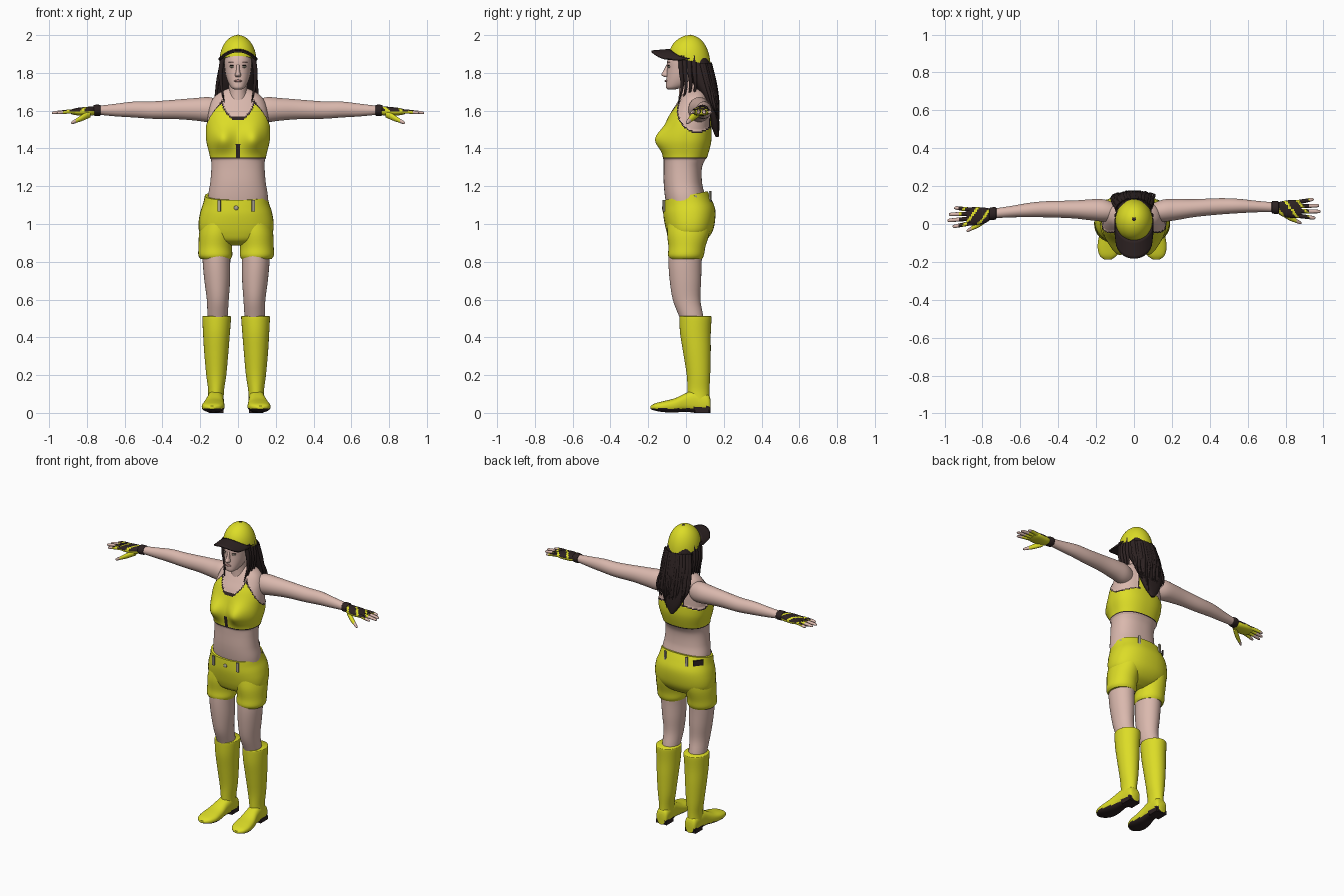
import bpy, bmesh, math, random
from mathutils import Vector

random.seed(4)
if "Cube" in bpy.data.objects:
    bpy.data.objects.remove(bpy.data.objects["Cube"])


def material(name, r, g, b):
    mat = bpy.data.materials.new(name)
    mat.use_nodes = True
    mat.diffuse_color = (r, g, b, 1)
    mat.node_tree.nodes["Principled BSDF"].inputs["Base Color"].default_value = (r, g, b, 1)
    return mat


YELLOW = material("yellow cloth", .72, .72, .02)
SKIN = material("skin", .70, .48, .42)
DARK = material("dark brown", .026, .016, .016)
LIPS = material("lips", .42, .22, .20)
GREY = material("grey beige", .40, .37, .28)


def finish(name, bm, mats, rule=None, smooth_angle=50):
    """Turn a bmesh into an object; rule(centre) picks the material of each face."""
    bmesh.ops.recalc_face_normals(bm, faces=bm.faces)
    if rule:
        for face in bm.faces:
            face.material_index = rule(face.calc_center_median())
    mesh = bpy.data.meshes.new(name)
    bm.to_mesh(mesh)
    bm.free()
    for mat in mats:
        mesh.materials.append(mat)
    mesh.polygons.foreach_set("use_smooth", [True] * len(mesh.polygons))
    mesh.set_sharp_from_angle(angle=math.radians(smooth_angle))
    obj = bpy.data.objects.new(name, mesh)
    bpy.context.collection.objects.link(obj)
    return obj


def refine(rows, steps):
    """Smooth curve through the rows."""
    result = []
    for i in range(len(rows) - 1):
        p0, p1, p2, p3 = (rows[max(i - 1, 0)], rows[i], rows[i + 1], rows[min(i + 2, len(rows) - 1)])
        for k in range(steps):
            t = k / steps
            result.append([b + t * (c - a + t * (2 * a - 5 * b + 4 * c - d + t * (3 * (b - c) + d - a))) / 2
                           for a, b, c, d in zip(p0, p1, p2, p3)])
    return result + [list(rows[-1])]


def loft(name, rows, mats, axis="z", sides=32, steps=4, power=2.0, rule=None, shape=None):
    """Rows are (position on axis, centre a, centre b, radius a, radius b)."""
    bm = bmesh.new()
    rings = []
    for t, a, b, ra, rb in refine(rows, steps):
        ring = []
        for k in range(sides):
            ang = math.tau * k / sides
            c, s = math.cos(ang), math.sin(ang)
            u = a + ra * math.copysign(abs(c) ** (2 / power), c)
            v = b + rb * math.copysign(abs(s) ** (2 / power), s)
            co = Vector({"z": (u, v, t), "x": (t, u, v), "y": (u, t, v)}[axis])
            ring.append(bm.verts.new(shape(co) if shape else co))
        rings.append(ring)
    for low, high in zip(rings, rings[1:]):
        for k in range(sides):
            j = (k + 1) % sides
            bm.faces.new((low[k], low[j], high[j], high[k]))
    bm.faces.new(rings[0])
    bm.faces.new(rings[-1])
    return finish(name, bm, mats, rule)


def body_rows(rows, x=0):
    """(z, half width, front y, back y) to loft rows."""
    return [(z, x, (f + b) / 2, w, (b - f) / 2) for z, w, f, b in rows]


def blob(name, centre, size, mat):
    bm = bmesh.new()
    bmesh.ops.create_uvsphere(bm, u_segments=20, v_segments=12, radius=1)
    for v in bm.verts:
        v.co = Vector(centre) + Vector(size) * v.co
    return finish(name, bm, [mat])


def plate(name, centre, size, mat, turn=0):
    bm = bmesh.new()
    bmesh.ops.create_cube(bm, size=1)
    for v in bm.verts:
        v.co = Vector(size) * v.co
    obj = finish(name, bm, [mat], smooth_angle=30)
    obj.location = centre
    obj.rotation_euler.z = turn
    return obj


def strand(name, points, radius, mat):
    """Tapered lock of hair."""
    curve = bpy.data.curves.new(name, "CURVE")
    curve.dimensions = "3D"
    curve.bevel_depth = radius
    curve.bevel_resolution = 2
    curve.resolution_u = 6
    spline = curve.splines.new("BEZIER")
    spline.bezier_points.add(len(points) - 1)
    for i, (bp, co) in enumerate(zip(spline.bezier_points, points)):
        bp.co = co
        bp.radius = 1 - .85 * (i / (len(points) - 1)) ** 2
        bp.handle_left_type = bp.handle_right_type = "AUTO"
    curve.materials.append(mat)
    obj = bpy.data.objects.new(name, curve)
    bpy.context.collection.objects.link(obj)


# Torso with the cropped top
def top_cover(p):
    """Positive inside the cloth of the top, roughly a distance from its hem."""
    hem = p.z - 1.345
    arm = (math.hypot((p.y - .06) / .10, (p.z - 1.60) / .11) - 1) * .1
    if abs(p.x) < .07:
        arm = 1
    if p.y < .03:
        neck = (math.hypot(p.x / .085, (p.z - 1.68) / .12) - 1) * .09
    else:
        neck = max(1.51 - p.z, min(.07 - abs(p.x), 1.64 - p.z))
    return min(hem, arm, neck)


def torso_shape(p):
    if p.y < 0:
        p.y -= .05 * math.exp(-((abs(p.x) - .08) / .055) ** 2 - ((p.z - 1.45) / .065) ** 2)
    if top_cover(p) > 0:
        p.x *= 1.03
        p.y += math.copysign(.004, p.y)
    return p


def torso_rule(p):
    d = top_cover(p)
    zipper = abs(p.x) < .006 and p.y < 0 and 1.35 < p.z < 1.46
    bow = p.y < 0 and abs(p.x) < .03 and 1.55 < p.z < 1.57
    return 0 if d < 0 and not bow else 2 if d < .008 or zipper or bow else 1


loft("torso_and_top", body_rows([
    (1.08, .16, -.10, .11), (1.15, .158, -.112, .10), (1.22, .147, -.118, .085), (1.30, .141, -.118, .085),
    (1.36, .145, -.118, .11), (1.44, .163, -.12, .13), (1.52, .165, -.105, .13), (1.58, .158, -.085, .13),
    (1.63, .148, -.055, .125), (1.67, .128, -.03, .115), (1.70, .09, -.01, .10), (1.72, .045, .0, .07)]),
    [SKIN, YELLOW, DARK], sides=128, steps=10, power=2.3, rule=torso_rule, shape=torso_shape)

# Neck and head
loft("neck", body_rows([(1.64, .06, -.04, .10), (1.70, .048, -.038, .08), (1.78, .048, -.04, .07)]), [SKIN])
loft("head", body_rows([
    (1.712, .018, -.095, -.06), (1.722, .035, -.105, -.02), (1.745, .05, -.106, .03), (1.78, .063, -.103, .07),
    (1.82, .07, -.10, .09), (1.87, .074, -.098, .105), (1.93, .07, -.07, .10)]), [SKIN], power=2.2)
loft("nose", [(1.778, 0, -.100, .012, .014), (1.79, 0, -.105, .016, .026), (1.81, 0, -.102, .010, .018),
              (1.845, 0, -.095, .007, .008)], [SKIN], sides=16)
blob("lips", (0, -.102, 1.757), (.021, .011, .007), LIPS)
for s in (-1, 1):
    blob("eye", (s * .03, -.088, 1.832), (.014, .009, .006), GREY)
    blob("eyelid_line", (s * .03, -.09, 1.839), (.016, .009, .002), DARK)
    blob("eyebrow", (s * .032, -.089, 1.856), (.018, .008, .002), LIPS)


# Cap with visor and button
def cap_shape(p):
    p.z -= .22 * (p.y + .05) * min(1, (2 - p.z) / .1)
    return p


dome = [(1.88 + .12 * math.sin(a), 0, .02, .098 * math.cos(a), .11 * math.cos(a))
        for a in [math.radians(d) for d in range(0, 90, 11)] + [1.56]]
loft("cap", dome, [YELLOW], sides=40, steps=2, shape=cap_shape)
blob("cap_button", (0, .025, 1.997), (.011, .011, .005), DARK)

bm = bmesh.new()
bmesh.ops.create_grid(bm, x_segments=24, y_segments=6, size=1)
for v in bm.verts:
    u, w = v.co.x, (v.co.y + 1) / 2
    arc = math.sqrt(max(0, 1 - u * u))
    inner, outer = .02 - .105 * arc, -.04 - .142 * arc ** .7
    v.co = (.095 * u, inner + (outer - inner) * w, 1.917 - .045 * u * u - .008 * w)
visor = finish("cap_visor", bm, [DARK])
visor.modifiers.new("thickness", "SOLIDIFY").thickness = .01

# Long hair: main mass, loose locks and face-framing locks
loft("hair_mass", [
    (1.46, -.01, .165, .012, .008), (1.52, -.01, .155, .055, .022), (1.60, -.01, .142, .088, .03),
    (1.68, -.008, .12, .102, .045), (1.75, -.004, .09, .098, .062), (1.82, 0, .065, .092, .072),
    (1.88, 0, .045, .084, .075)], [DARK], power=2.3)
for i in range(34):
    u = i / 33 * 2 - 1
    x, bend = .085 * u, random.uniform(-.02, .02)
    depth = math.sqrt(1 - (.9 * u) ** 2)
    low = 1.47 + .1 * abs(u) + random.uniform(0, .05)
    strand("hair_lock", [(x, .05 + .075 * depth, 1.85), (x * 1.2 - .005, .08 + .075 * depth, 1.73),
                         (x * 1.2 + bend, .125 + .045 * depth, 1.62), (x + bend, .15 + .02 * depth, low)],
           random.uniform(.011, .016), DARK)
for s in (-1, 1):
    for y in (-.03, -.01, .015, .04):
        strand("side_lock", [(s * .08, y, 1.89), (s * .092, y + .005, 1.80), (s * .088, y + .01, 1.73),
                             (s * .072, y - .01, 1.64)], .014, DARK)


# Shorts: hips, leg sleeves and belt loops
def shorts_shape(p):
    p.z += max(0, p.z - .98) * p.y * 1.2
    return p


MID = -.01
loft("shorts_hips", body_rows([
    (.885, .05, -.03, .05), (.91, .14, -.08, .10), (.95, .19, -.10, .135), (1.0, .199, -.112, .152),
    (1.06, .19, -.12, .155), (1.11, .174, -.12, .135), (1.15, .166, -.118, .115)], MID),
    [YELLOW], sides=40, power=2.3, shape=shorts_shape)
for x, y, turn in ((-.09, -.118, -.2), (.09, -.118, .2), (-.085, .128, .3), (.075, .128, -.3), (.155, .05, -1.2)):
    plate("belt_loop", (x + MID, y, 1.105 + .3 * max(y, -.03)), (.016, .009, .06), GREY, turn)
blob("shorts_button", (MID, -.121, 1.085), (.012, .006, .012), GREY)
plate("back_patch", (MID - .142, .088, 1.135), (.065, .009, .035), DARK, .9)

# Legs and rubber boots
for s in (-1, 1):
    def sided(rows):
        return [(z, MID + s * x, y, rx, ry) for z, x, y, rx, ry in rows]

    loft("shorts_leg", sided([
        (.815, .108, 0, .08, .085), (.835, .11, 0, .09, .095), (.88, .11, .005, .089, .098),
        (.95, .104, .012, .092, .112), (1.02, .095, .02, .085, .115)]), [YELLOW])
    loft("leg", sided([
        (.45, .099, .045, .05, .055), (.52, .098, .025, .054, .065), (.60, .097, .003, .058, .073),
        (.70, .10, -.003, .068, .083), (.80, .104, -.005, .073, .088), (.90, .104, 0, .075, .09)]), [SKIN])
    loft("boot_shaft", sided([
        (.06, .108, .066, .042, .058), (.12, .106, .066, .042, .058), (.20, .105, .066, .053, .062),
        (.32, .105, .058, .064, .073), (.42, .104, .05, .071, .081), (.50, .103, .05, .076, .085),
        (.512, .103, .05, .074, .083)]), [YELLOW])
    # foot rows: y, x, half width, underside, upper side
    foot = [(.130, .106, .028, .0, .07), (.115, .106, .040, .0, .10), (.05, .108, .043, .0, .12),
            (.0, .112, .046, .006, .105), (-.06, .118, .056, .002, .077), (-.12, .122, .060, .004, .062),
            (-.165, .126, .046, .012, .05), (-.188, .128, .018, .02, .036)]
    loft("boot_foot", [(y, MID + s * x, (lo + hi) / 2, w, (hi - lo) / 2) for y, x, w, lo, hi in foot],
         [YELLOW, DARK], axis="y", power=2.5, steps=5, rule=lambda p: p.z < (.033 if p.y > .04 else .023))
    plate("boot_heel", (MID + s * .107, .085, .013), (.078, .075, .026), DARK)

# Arms, gloves and fingers
for s in (-1, 1):
    def arm_shape(p):
        reach = max(0, p.x - .2)
        return Vector((s * p.x, p.y - (.06 * reach if s < 0 else 0), p.z))

    def glove_rule(p):
        x = abs(p.x)
        return 2 if x > .927 else 1 if p.z > 1.597 and math.sin(x * 90 + p.y * 70) > -.75 else 0

    def limb(name, rows, mats, **options):
        return loft(name, rows, mats, axis="x", shape=arm_shape, **options)

    limb("arm", [(.08, .06, 1.60, .04, .05), (.15, .07, 1.605, .058, .066), (.22, .076, 1.607, .056, .060),
                 (.32, .084, 1.607, .047, .052), (.45, .093, 1.603, .043, .046), (.55, .095, 1.606, .038, .042),
                 (.65, .092, 1.603, .03, .033), (.75, .088, 1.602, .025, .022)], [SKIN])
    limb("wristband", [(.727, .088, 1.602, .027, .025), (.732, .088, 1.602, .033, .029),
                       (.76, .087, 1.602, .033, .029), (.765, .087, 1.602, .027, .025)], [DARK])
    limb("glove_palm", [(.755, .086, 1.60, .027, .022), (.79, .08, 1.597, .042, .024),
                        (.85, .08, 1.595, .048, .02), (.885, .08, 1.594, .04, .012)],
         [YELLOW, DARK, SKIN], power=2.4, steps=8, rule=glove_rule)
    for y, spread, tip in ((.045, -.012, .958), (.069, -.003, .985), (.093, .004, .978), (.114, .015, .95)):
        limb("finger", [(.85, y, 1.597, .011, .012), (.90, y + spread / 2, 1.595, .011, .011),
                        (tip - .012, y + spread, 1.589, .009, .008), (tip, y + spread, 1.587, .003, .003)],
             [YELLOW, DARK, SKIN], sides=14, steps=6, rule=glove_rule)
    limb("thumb", [(.78, .06, 1.585, .016, .02), (.82, .035, 1.565, .016, .018), (.85, .02, 1.55, .012, .013),
                   (.875, .008, 1.538, .009, .009), (.885, .004, 1.535, .003, .003)],
         [YELLOW, SKIN], sides=14, rule=lambda p: abs(p.x) > .855)
